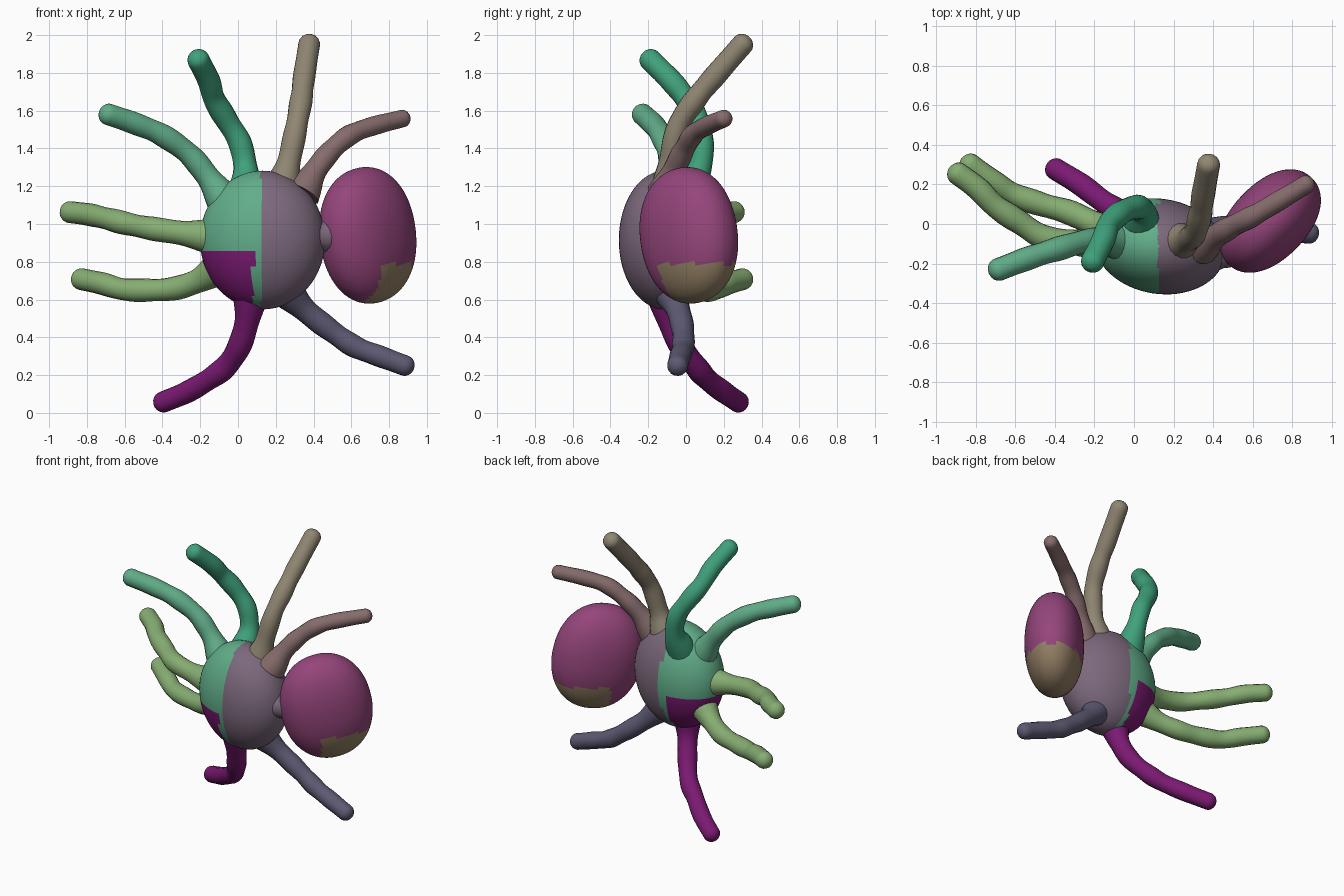
import bpy, math
from mathutils import Vector, Matrix

if "Cube" in bpy.data.objects:
    bpy.data.objects.remove(bpy.data.objects["Cube"])


def mat(name, rgb):
    m = bpy.data.materials.new(name)
    m.diffuse_color = (*rgb, 1)
    m.use_nodes = True
    m.node_tree.nodes["Principled BSDF"].inputs["Base Color"].default_value = m.diffuse_color
    return m


GREEN = mat("green", (0.12, 0.42, 0.25))
DEEP_GREEN = mat("deep_green", (0.05, 0.36, 0.2))
LIME = mat("lime", (0.24, 0.42, 0.17))
PURPLE = mat("purple", (0.2, 0.01, 0.17))
MAUVE = mat("mauve", (0.2, 0.14, 0.2))
MAGENTA = mat("magenta", (0.3, 0.06, 0.2))
OCHRE = mat("ochre", (0.3, 0.22, 0.13))
TAN = mat("tan", (0.28, 0.24, 0.17))
ROSE = mat("rose", (0.24, 0.15, 0.15))
SLATE = mat("slate", (0.11, 0.1, 0.17))


def ellipsoid(name, centre, radii, rot, mats, pick, power=2.0):
    """Smooth (super)ellipsoid; pick(position) chooses the material slot of each face."""
    bpy.ops.mesh.primitive_uv_sphere_add(segments=64, ring_count=40, radius=1)
    ob = bpy.context.object
    ob.name = name
    for v in ob.data.vertices:
        v.co /= sum(abs(c) ** power for c in v.co) ** (1 / power)
    basis = (Matrix.Translation(centre) @ Matrix.Rotation(rot[2], 4, 'Z')
             @ Matrix.Rotation(rot[1], 4, 'Y') @ Matrix.Diagonal((*radii, 1)))
    ob.data.transform(basis)
    for m in mats:
        ob.data.materials.append(m)
    for p in ob.data.polygons:
        p.material_index = pick(p.center)
    bpy.ops.object.shade_smooth()
    return ob


def catmull(pts, steps=7):
    p = [Vector(q) for q in pts]
    p = [2 * p[0] - p[1]] + p + [2 * p[-1] - p[-2]]
    out = []
    for i in range(1, len(p) - 2):
        a, b, c, d = p[i - 1:i + 3]
        for s in range(steps):
            t = s / steps
            out.append(0.5 * (2 * b + (c - a) * t + (2 * a - 5 * b + 4 * c - d) * t * t
                              + (3 * b - a - 3 * c + d) * t ** 3))
    out.append(p[-2])
    return out


def limb(name, pts, r0, r1, material, flare=0.035):
    """Wobbly tapered tube, flared at the root and rounded at the tip."""
    path = catmull(pts)
    n = len(path) - 1
    rad = []
    for i in range(n + 1):
        t = i / n
        r = r0 + (r1 - r0) * t + flare * max(0, 1 - t / 0.3) ** 2
        rad.append(r * (1 + 0.04 * math.sin(t * 25) * min(1, (1 - t) * 3)))
    tip, d = path[-1], (path[-1] - path[-2]).normalized()
    for k in range(1, 7):
        a = k * math.pi / 12
        path.append(tip + d * 0.9 * r1 * math.sin(a))
        rad.append(max(r1 * math.cos(a), 0.001))
    cu = bpy.data.curves.new(name, 'CURVE')
    cu.dimensions = '3D'
    cu.bevel_depth = 1
    cu.bevel_resolution = 6
    cu.use_fill_caps = True
    sp = cu.splines.new('POLY')
    sp.points.add(len(path) - 1)
    for q, co, r in zip(sp.points, path, rad):
        q.co = (*co, 1)
        q.radius = r
    cu.materials.append(material)
    ob = bpy.data.objects.new(name, cu)
    bpy.context.collection.objects.link(ob)
    bpy.ops.object.select_all(action='DESELECT')
    ob.select_set(True)
    bpy.context.view_layer.objects.active = ob
    bpy.ops.object.convert(target='MESH')
    bpy.ops.object.shade_smooth()


# Round body, green on the left, purple low left, mauve on the right
ellipsoid("body", (0.13, -0.113, 0.915), (0.333, 0.24, 0.367), (0, 0, math.radians(-9)),
          [GREEN, MAUVE, PURPLE],
          lambda c: 2 if c.z < 0.86 and c.x < 0.08 else (0 if c.x < 0.12 else 1))

# Large flattened lobe on the right
ellipsoid("side_lobe", (0.687, 0.015, 0.94), (0.298, 0.192, 0.362),
          (0, math.radians(-12), math.radians(46)), [MAGENTA, OCHRE],
          lambda c: 1 if c.z < 0.79 and c.x + c.y > 0.62 else 0, 2.15)

# Short neck between the body and the lobe
limb("neck", [(0.36, -0.15, 0.93), (0.45, -0.14, 0.935), (0.56, -0.09, 0.94)],
     0.085, 0.085, MAUVE, 0.02)

# Upper limbs
limb("upper_right_limb", [(0.235, -0.09, 1.2), (0.272, -0.08, 1.34), (0.31, -0.04, 1.52),
     (0.335, 0.05, 1.66), (0.35, 0.15, 1.78), (0.377, 0.3, 1.952)], 0.061, 0.058, TAN)
limb("right_limb", [(0.34, -0.11, 1.16), (0.415, -0.06, 1.29), (0.5, -0.01, 1.395),
     (0.6, 0.04, 1.475), (0.72, 0.11, 1.52), (0.87, 0.2, 1.558)], 0.062, 0.047, ROSE)
limb("upper_left_limb", [(0.04, 0.0, 1.16), (0.04, 0.07, 1.29), (0.01, 0.085, 1.43),
     (-0.06, 0.06, 1.55), (-0.125, 0.0, 1.66), (-0.155, -0.08, 1.76),
     (-0.21, -0.19, 1.87)], 0.061, 0.059, DEEP_GREEN)
limb("left_limb", [(-0.07, -0.09, 1.12), (-0.16, -0.08, 1.25), (-0.26, -0.09, 1.37),
     (-0.4, -0.13, 1.47), (-0.54, -0.175, 1.53), (-0.685, -0.23, 1.58)],
     0.062, 0.058, GREEN)

# Middle left limbs
limb("middle_left_limb", [(-0.12, -0.1, 0.93), (-0.28, -0.095, 0.95), (-0.45, -0.07, 0.975),
     (-0.58, 0.01, 1.0), (-0.7, 0.09, 1.03), (-0.79, 0.18, 1.05), (-0.89, 0.255, 1.063)],
     0.063, 0.058, LIME)
limb("lower_left_limb", [(-0.08, -0.06, 0.78), (-0.2, 0.0, 0.705), (-0.33, 0.06, 0.66),
     (-0.47, 0.1, 0.65), (-0.61, 0.15, 0.655), (-0.72, 0.22, 0.685), (-0.83, 0.3, 0.708)],
     0.063, 0.058, LIME)

# Lower limbs
limb("bottom_left_limb", [(0.07, -0.12, 0.65), (0.05, -0.09, 0.5), (0.01, -0.03, 0.36),
     (-0.06, 0.05, 0.25), (-0.15, 0.11, 0.18), (-0.27, 0.2, 0.11), (-0.397, 0.278, 0.057)],
     0.065, 0.056, PURPLE)
limb("bottom_right_limb", [(0.24, -0.09, 0.66), (0.36, -0.04, 0.54), (0.5, -0.015, 0.43),
     (0.62, -0.015, 0.35), (0.75, -0.03, 0.3), (0.885, -0.045, 0.25)], 0.063, 0.055, SLATE)
